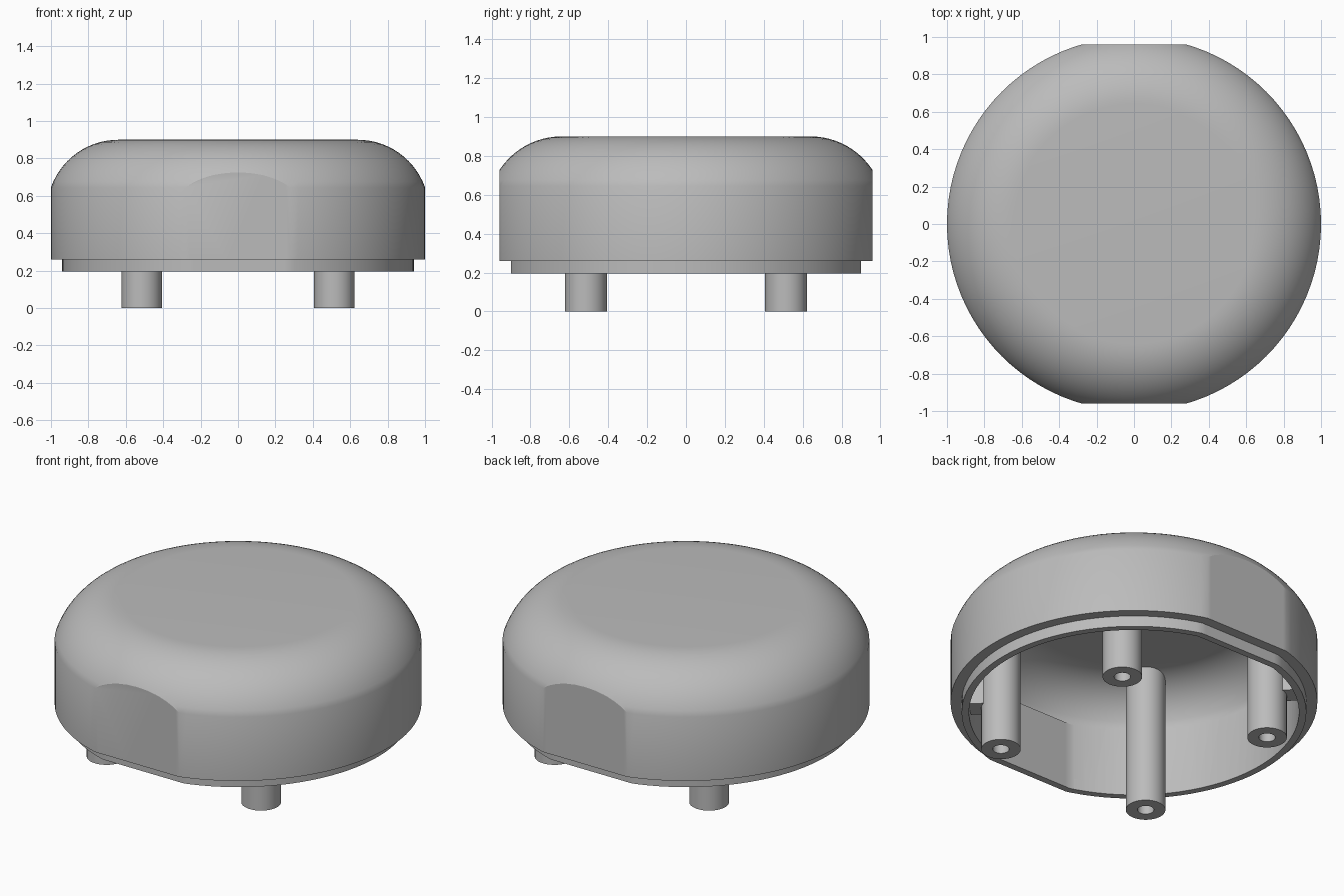
import bpy, bmesh, math
from mathutils import Matrix

cube = bpy.data.objects.get("Cube")
if cube:
    bpy.data.objects.remove(cube, do_unlink=True)

grey = bpy.data.materials.new("light grey plastic")
grey.use_nodes = True
GREY = (0.5, 0.5, 0.5, 1)
grey.diffuse_color = GREY
grey.node_tree.nodes["Principled BSDF"].inputs["Base Color"].default_value = GREY


def make(name, bm):
    bmesh.ops.recalc_face_normals(bm, faces=bm.faces)
    mesh = bpy.data.meshes.new(name)
    bm.to_mesh(mesh)
    bm.free()
    obj = bpy.data.objects.new(name, mesh)
    bpy.context.collection.objects.link(obj)
    mesh.materials.append(grey)
    return obj


def lathe(name, profile, flat=None, steps=96, at=(0, 0), closed=False):
    """Spin a (radius, z) profile, then trim it flat at y = +-flat."""
    bm = bmesh.new()
    pts = [bm.verts.new((r, 0, z)) for r, z in profile]
    pairs = list(zip(pts, pts[1:])) + ([(pts[-1], pts[0])] if closed else [])
    edges = [bm.edges.new(p) for p in pairs]
    bmesh.ops.spin(bm, geom=pts + edges, cent=(0, 0, 0), axis=(0, 0, 1),
                   angle=math.tau, steps=steps, use_duplicate=False)
    bmesh.ops.remove_doubles(bm, verts=bm.verts, dist=1e-5)
    for side in (-1, 1) if flat else ():
        bmesh.ops.bisect_plane(bm, geom=bm.verts[:] + bm.edges[:] + bm.faces[:],
                               plane_co=(0, side * flat, 0),
                               plane_no=(0, side, 0), clear_outer=True)
        rim = [e for e in bm.edges if e.is_boundary]
        bmesh.ops.holes_fill(bm, edges=rim, sides=0)
    bmesh.ops.translate(bm, verts=bm.verts, vec=(*at, 0))
    return make(name, bm)


def dome(r_side, z_side, r_top, z_top, n=14):
    """Arc level at the top edge, running down to the side wall."""
    w, h = r_side - r_top, z_top - z_side
    radius = (w * w + h * h) / (2 * h)
    end = math.asin(w / radius)
    return [(r_top + radius * math.sin(end * (1 - i / n)),
             z_top - radius + radius * math.cos(end * (1 - i / n)))
            for i in range(n + 1)]


def cut(obj, cutter):
    mod = obj.modifiers.new("cut", 'BOOLEAN')
    mod.operation, mod.solver, mod.object = 'DIFFERENCE', 'EXACT', cutter
    bpy.context.view_layer.objects.active = obj
    bpy.ops.object.modifier_apply(modifier=mod.name)


# Domed cover and the recessed lip below it
cover = lathe("cover", [(0, 0.26), (1, 0.26)] + dome(1, 0.645, 0.64, 0.9)
              + [(0, 0.9)], flat=0.96)
lip = lathe("lip", [(0, 0.195), (0.94, 0.195), (0.94, 0.28), (0, 0.28)], flat=0.9)

# Hollow inside: flat-sided wall below, round dome above
wall_space = lathe("wall_space", [(0, 0.1), (0.9, 0.1), (0.9, 0.62), (0, 0.62)],
                   flat=0.86)
dome_space = lathe("dome_space", [(0, 0.6), (0.9, 0.6)] + dome(0.9, 0.62, 0.6, 0.84)
                   + [(0, 0.84)])
cut(cover, wall_space)
cut(cover, dome_space)
cut(lip, wall_space)
for helper in (wall_space, dome_space):
    bpy.data.objects.remove(helper, do_unlink=True)

# Four hollow screw posts, each with a rib to the wall
parts = [cover, lip]
for sx, x_name in ((1, "left"), (-1, "right")):
    for sy, y_name in ((-1, "front"), (1, "back")):
        place = f"{y_name}_{x_name}"
        parts.append(lathe(f"{place}_post",
                           [(0.045, 0), (0.108, 0), (0.108, 0.84), (0, 0.84),
                            (0, 0.6), (0.045, 0.6)],
                           steps=40, at=(sx * 0.515, sy * 0.515), closed=True))
        bm = bmesh.new()
        bmesh.ops.create_cube(bm, size=1)
        turn = Matrix.Rotation(math.atan2(sy, sx), 4, 'Z')
        bmesh.ops.transform(bm, verts=bm.verts, matrix=turn
                            @ Matrix.Translation((0.86, 0, 0.48))
                            @ Matrix.Diagonal((0.12, 0.12, 0.44, 1)))
        parts.append(make(f"{place}_rib", bm))

for obj in bpy.context.view_layer.objects:
    obj.select_set(obj in parts)
bpy.context.view_layer.objects.active = cover
bpy.ops.object.shade_smooth_by_angle(angle=math.radians(22))
